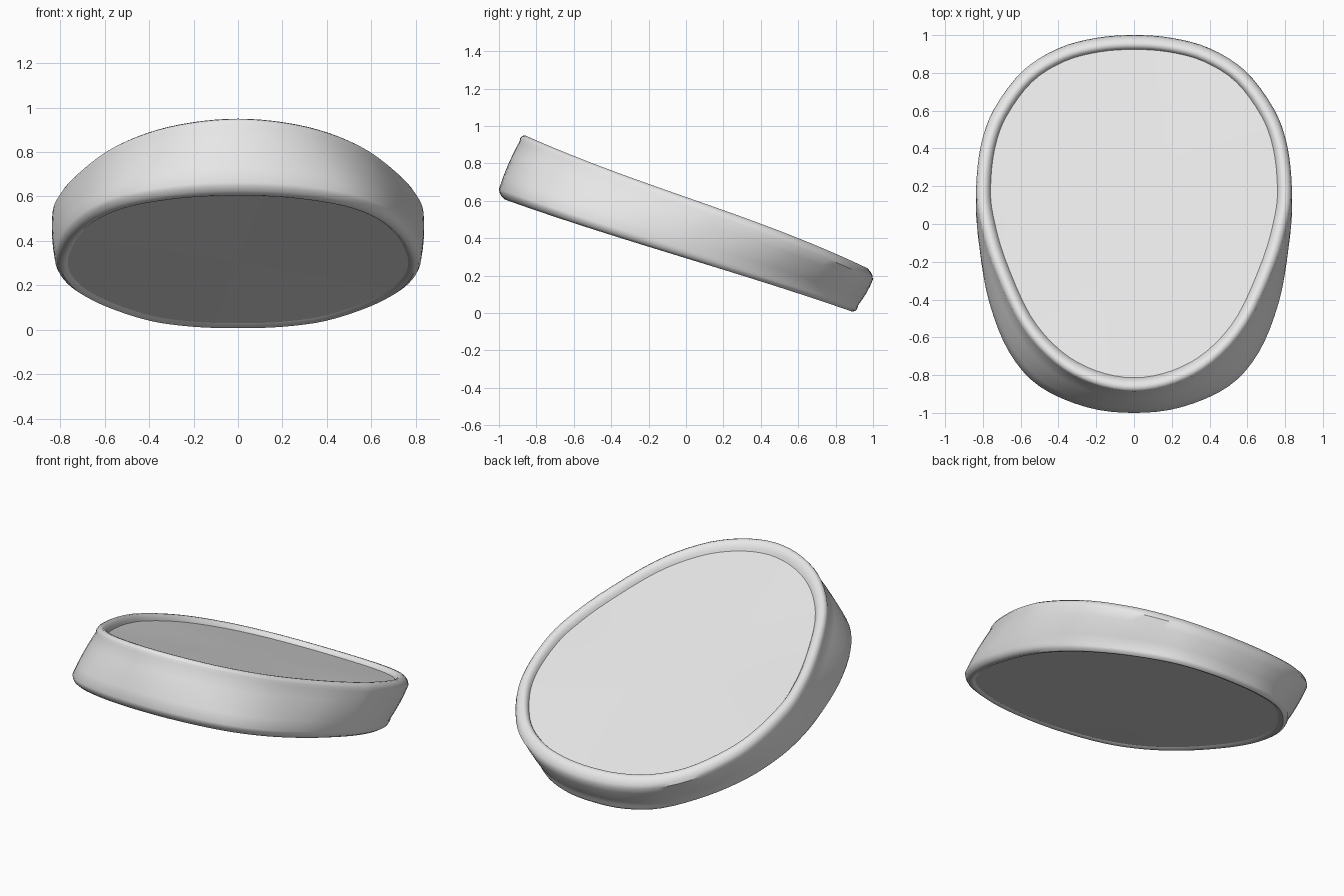
import bpy, bmesh
from mathutils import Vector

if "Cube" in bpy.data.objects:
    bpy.data.objects.remove(bpy.data.objects["Cube"], do_unlink=True)

grey = bpy.data.materials.new("light grey")
grey.use_nodes = True
grey.diffuse_color = (0.8, 0.8, 0.8, 1)
grey.node_tree.nodes["Principled BSDF"].inputs["Base Color"].default_value = grey.diffuse_color

# Half outlines of the egg-shaped pad, from front to back
TOP = [(0, -.89), (.22, -.85), (.42, -.74), (.6, -.54), (.75, -.22), (.82, .03),
       (.835, .2), (.81, .42), (.74, .61), (.59, .81), (.4, .93), (.2, .985), (0, 1)]
BOTTOM = [(0, -1), (.25, -.97), (.5, -.86), (.66, -.68), (.765, -.42), (.815, -.15),
          (.825, .05), (.8, .24), (.73, .44), (.6, .64), (.41, .82), (.21, .9), (0, .92)]


def outline(half, steps=4):
    """Mirror a half outline and smooth it into a closed loop."""
    pts = [Vector(p) for p in half]
    pts += [Vector((-p.x, p.y)) for p in reversed(pts[1:-1])]
    n, loop = len(pts), []
    for i in range(n):
        a, b, c, d = (pts[(i + k) % n] for k in (-1, 0, 1, 2))
        for s in range(steps):
            t = s / steps
            loop.append(b + (c - a) * t / 2 + (a - b * 2.5 + c * 2 - d / 2) * t * t
                        + ((b - c) * 1.5 + (d - a) / 2) * t ** 3)
    return loop


def top_z(y):
    return .62 - .35 * y - .045 * y ** 3


def bottom_z(y):
    return .293 - .307 * y - .018 * y ** 3


def ring(loop, surface, inset, lift):
    """Loop pulled inwards by inset and laid on a sloping surface."""
    centre = Vector((0, sum(p.y for p in loop) / len(loop)))
    out = []
    for p in loop:
        q = p - (p - centre).normalized() * inset
        out.append(Vector((q.x, q.y, surface(q.y) + lift)))
    return out


def make_object(name, bm):
    bmesh.ops.recalc_face_normals(bm, faces=bm.faces)
    mesh = bpy.data.meshes.new(name)
    bm.to_mesh(mesh)
    bm.free()
    mesh.materials.append(grey)
    ob = bpy.data.objects.new(name, mesh)
    bpy.context.collection.objects.link(ob)
    bpy.ops.object.select_all(action="DESELECT")
    ob.select_set(True)
    bpy.context.view_layer.objects.active = ob
    bpy.ops.object.shade_smooth_by_angle(angle=.7)


def loft(name, rings):
    bm = bmesh.new()
    rows = [[bm.verts.new(p) for p in r] for r in rings]
    for a, b in zip(rows, rows[1:]):
        for i in range(len(a)):
            j = (i + 1) % len(a)
            bm.faces.new((a[i], a[j], b[j], b[i]))
    make_object(name, bm)


def panel(name, loop, up):
    """Fan of triangles closing a loop."""
    bm = bmesh.new()
    verts = [bm.verts.new(p) for p in loop]
    hub = bm.verts.new(sum(loop, Vector()) / len(loop))
    for i, v in enumerate(verts):
        bm.faces.new((hub, v, verts[(i + 1) % len(verts)]))
    make_object(name, bm)
    mesh = bpy.context.object.data
    if (mesh.polygons[0].normal.z > 0) != up:
        mesh.flip_normals()


top, bottom = outline(TOP), outline(BOTTOM)

# Side wall with a rounded lower edge and a raised, rolled upper rim
lower = [ring(bottom, bottom_z, d, h) for d, h in
         ((.06, .012), (.045, .002), (.03, 0), (.012, .012), (.003, .028), (0, .045))]
upper = [ring(top, top_z, d, h) for d, h in
         ((0, -.045), (.004, -.025), (.014, -.01), (.03, 0), (.045, 0),
          (.06, -.008), (.07, -.022), (.076, -.035))]
wall = [[a.lerp(b, t) + Vector((a.x, a.y, 0)) * .03 * t * (1 - t)
         for a, b in zip(lower[-1], upper[0])] for t in (.25, .5, .75)]
loft("rim_wall", lower + wall + upper)

# Recessed panels above and below
panel("top_panel", upper[-1], True)
panel("bottom_panel", lower[0], False)
